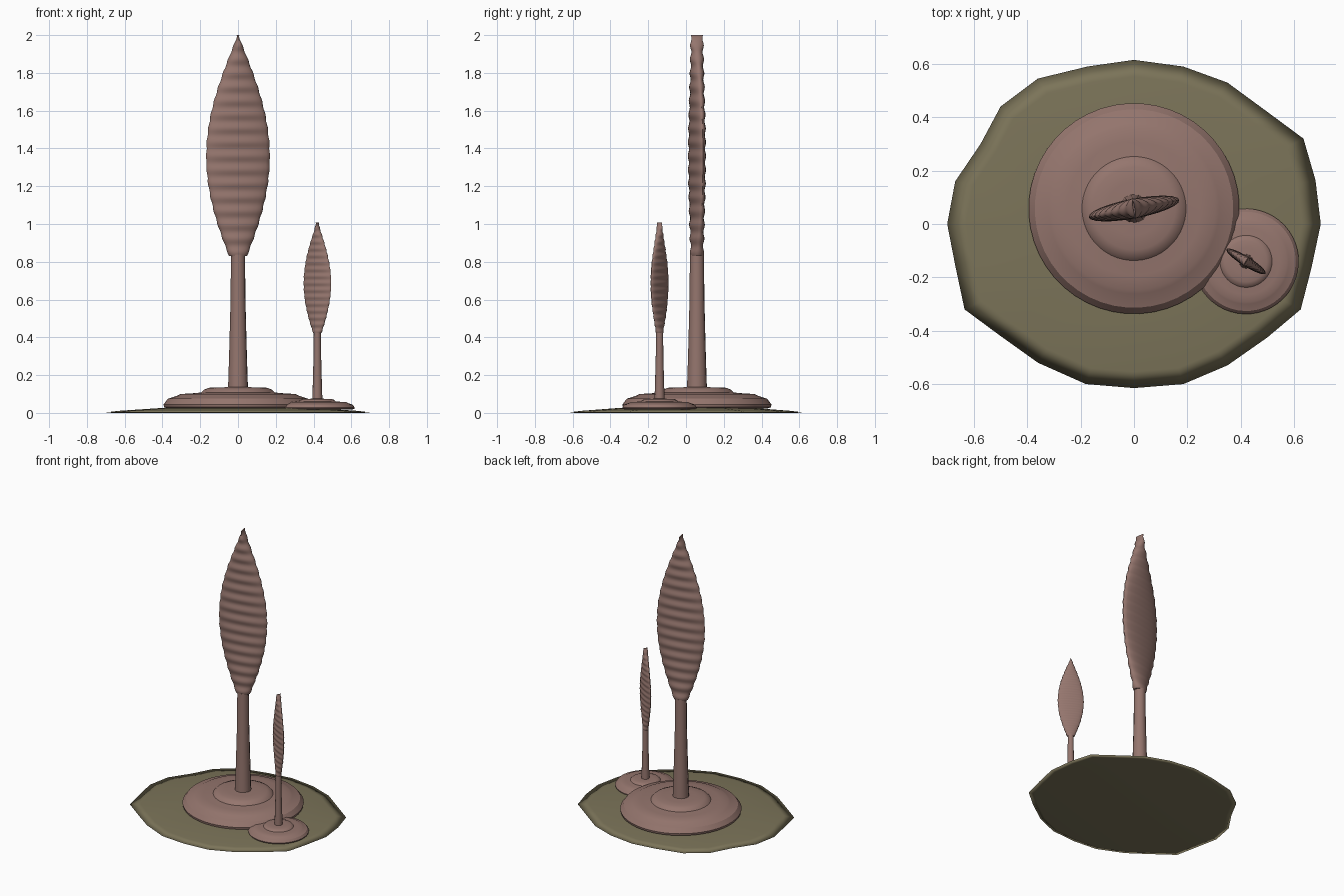
import bpy
import bmesh
from math import sin, cos, pi, radians
from mathutils import Matrix

cube = bpy.data.objects.get("Cube")
if cube:
    bpy.data.objects.remove(cube, do_unlink=True)


def material(name, rgb):
    mat = bpy.data.materials.new(name)
    mat.use_nodes = True
    mat.diffuse_color = (*rgb, 1)
    node = next(n for n in mat.node_tree.nodes if n.type == "BSDF_PRINCIPLED")
    node.inputs["Base Color"].default_value = (*rgb, 1)
    node.inputs["Roughness"].default_value = 0.9
    return mat


BROWN = material("dusty brown", (0.30, 0.18, 0.155))
OLIVE = material("dry olive", (0.20, 0.175, 0.10))


def loft(name, rings, mat, matrix=Matrix(), smooth_angle=180):
    """Skin a stack of rings, listed bottom to top, and cap both ends."""
    bm = bmesh.new()
    loops = [[bm.verts.new(p) for p in ring] for ring in rings]
    for low, high in zip(loops, loops[1:]):
        for i in range(len(low)):
            j = (i + 1) % len(low)
            bm.faces.new((low[i], low[j], high[j], high[i]))
    bm.faces.new(loops[0][::-1])
    bm.faces.new(loops[-1])
    bm.transform(matrix)
    bmesh.ops.recalc_face_normals(bm, faces=bm.faces)
    mesh = bpy.data.meshes.new(name)
    bm.to_mesh(mesh)
    bm.free()
    mesh.materials.append(mat)
    obj = bpy.data.objects.new(name, mesh)
    bpy.context.collection.objects.link(obj)
    bpy.ops.object.select_all(action="DESELECT")
    obj.select_set(True)
    bpy.context.view_layer.objects.active = obj
    bpy.ops.object.shade_smooth_by_angle(angle=radians(smooth_angle))
    return obj


def lathe(profile, sides):
    return [[(r * cos(2 * pi * i / sides), r * sin(2 * pi * i / sides), z)
             for i in range(sides)] for r, z in profile]


def blade_rings(base, top, width, depth, ridges=16, rows=128, sides=24):
    """Leaf-shaped crown, lens-like in section, with horizontal ripples."""
    rings = []
    for k in range(rows + 1):
        t = k / rows
        wave = sin(2 * pi * ridges * t)
        half = max(0.003, width * sin(pi * (0.09 + 0.91 * t)) + 0.002 * wave)
        thick = depth + 0.004 * wave
        rings.append([(half * cos(2 * pi * i / sides),
                       thick * sin(2 * pi * i / sides),
                       base + (top - base) * t) for i in range(sides)])
    return rings


# Irregular ground patch with a thin rim and a shallow rise
outline = [(0.70, 0), (0.68, 0.165), (0.635, 0.32), (0.5, 0.42), (0.35, 0.53),
           (0.185, 0.59), (0, 0.615), (-0.175, 0.59), (-0.36, 0.545),
           (-0.5, 0.44), (-0.575, 0.3), (-0.67, 0.16), (-0.70, 0),
           (-0.67, -0.155), (-0.635, -0.32), (-0.5, -0.42), (-0.36, -0.52),
           (-0.18, -0.6), (0, -0.615), (0.185, -0.6), (0.35, -0.53),
           (0.5, -0.425), (0.625, -0.32), (0.665, -0.165)]
steps = [(0.95, 0), (1, 0.003), (0.9, 0.011), (0.6, 0.025), (0.2, 0.028)]
loft("ground", [[(x * s, y * s, z) for x, y in outline] for s, z in steps], OLIVE)

# Stepped mound and tapering trunk profiles, radius and height
mound = [(0.37, 0.022), (0.392, 0.03), (0.395, 0.045), (0.372, 0.075),
         (0.32, 0.092), (0.305, 0.1), (0.25, 0.103), (0.195, 0.108),
         (0.182, 0.122), (0.155, 0.133), (0.1, 0.134), (0.05, 0.137)]
trunk = [(0.054, 0.12), (0.048, 0.3), (0.04, 0.6), (0.038, 0.838)]


def tree(label, x, y, lift, size, turn):
    place = (Matrix.Translation((x, y, lift)) @ Matrix.Scale(size, 4)
             @ Matrix.Rotation(radians(turn), 4, "Z"))
    loft(label + "_mound", lathe(mound, 48), BROWN, place, 28)
    loft(label + "_trunk", lathe(trunk, 12), BROWN, place, 40)
    loft(label + "_crown", blade_rings(0.83, 2.0, 0.171, 0.033), BROWN, place, 60)


tree("large_tree", 0, 0.058, 0, 1, 10.7)
tree("small_tree", 0.42, -0.14, 0.007, 0.5, -32)
